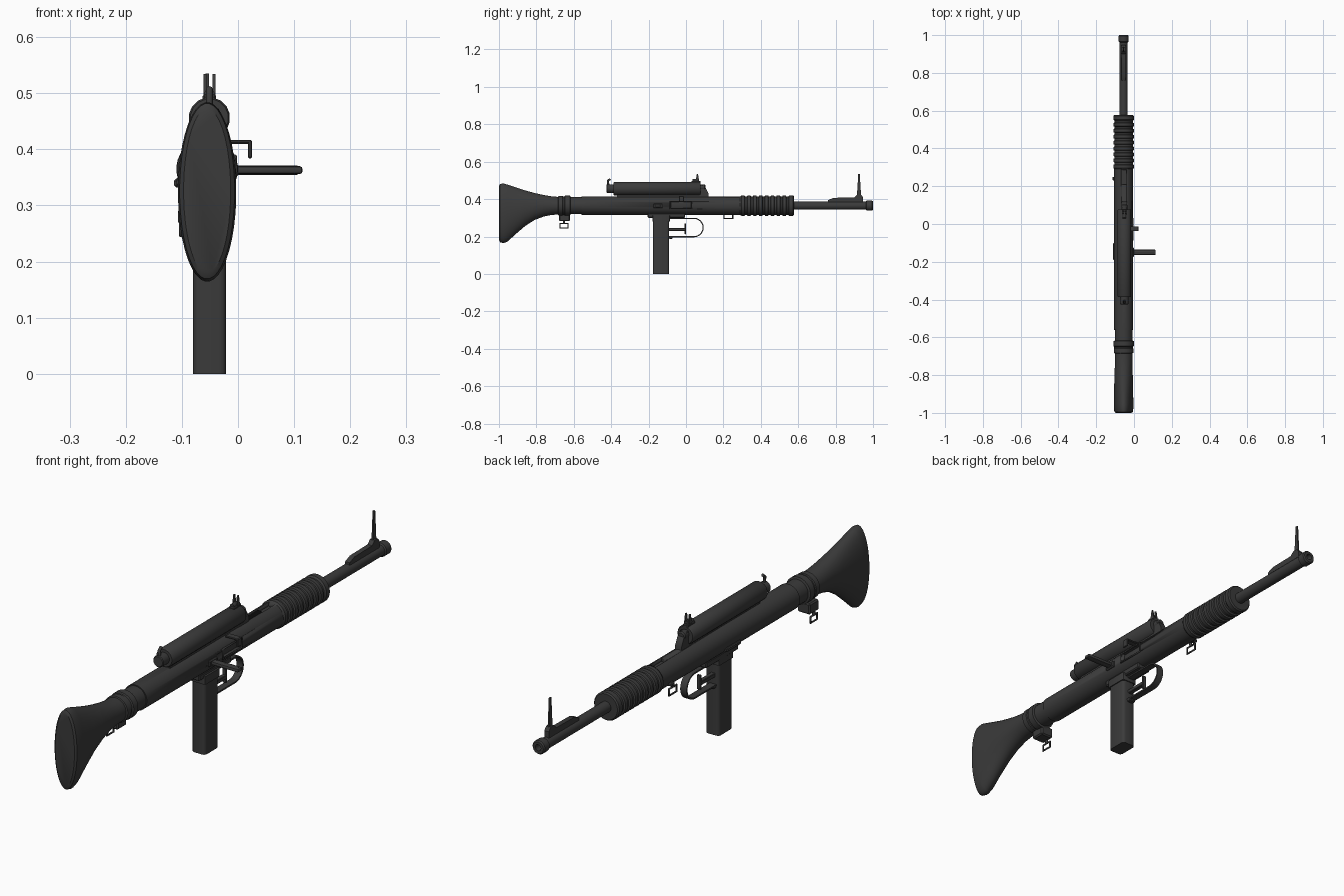
import bpy, bmesh, math
from mathutils import Vector

if "Cube" in bpy.data.objects:
    bpy.data.objects.remove(bpy.data.objects["Cube"])

CX, CZ = -0.055, 0.365          # bore axis
mat = bpy.data.materials.new("dark gunmetal")
mat.diffuse_color = (0.043, 0.043, 0.043, 1)
mat.use_nodes = True
mat.node_tree.nodes["Principled BSDF"].inputs["Base Color"].default_value = mat.diffuse_color


def finish(name, bm, smooth=True):
    bmesh.ops.recalc_face_normals(bm, faces=bm.faces)
    me = bpy.data.meshes.new(name)
    bm.to_mesh(me)
    bm.free()
    me.materials.append(mat)
    ob = bpy.data.objects.new(name, me)
    bpy.context.collection.objects.link(ob)
    if smooth:
        bpy.ops.object.select_all(action='DESELECT')
        ob.select_set(True)
        bpy.context.view_layer.objects.active = ob
        bpy.ops.object.shade_smooth_by_angle(angle=math.radians(35))
    return ob


def loft(name, rings, n=32):
    """rings: (y, centre x, centre z, half width, half height)"""
    bm = bmesh.new()
    loops = []
    for y, x, z, rx, rz in rings:
        loops.append([bm.verts.new((x + rx * math.cos(2 * math.pi * (i + .5) / n), y,
                                    z + rz * math.sin(2 * math.pi * (i + .5) / n))) for i in range(n)])
    for a, b in zip(loops, loops[1:]):
        for i in range(n):
            j = (i + 1) % n
            bm.faces.new((a[i], a[j], b[j], b[i]))
    bm.faces.new(loops[0])
    bm.faces.new(loops[-1])
    return finish(name, bm)


def lathe(name, profile, x=CX, z=CZ, n=32):
    return loft(name, [(y, x, z, r, r) for y, r in profile], n)


def box(name, x0, x1, y0, y1, z0, z1, bevel=0.0, seg=1, vertical=False):
    bm = bmesh.new()
    bmesh.ops.create_cube(bm, size=1)
    for v in bm.verts:
        v.co = Vector(((x0 + x1) / 2 + v.co.x * (x1 - x0), (y0 + y1) / 2 + v.co.y * (y1 - y0),
                       (z0 + z1) / 2 + v.co.z * (z1 - z0)))
    if bevel:
        es = [e for e in bm.edges if not vertical or abs(e.verts[0].co.z - e.verts[1].co.z) > 1e-4]
        bmesh.ops.bevel(bm, geom=es, offset=bevel, segments=seg, affect='EDGES', profile=.5)
    return finish(name, bm)


def plate(name, pts, x0, x1):
    """side outline (y, z) extruded across x"""
    bm = bmesh.new()
    f = bm.faces.new([bm.verts.new((x0, y, z)) for y, z in pts])
    new = bmesh.ops.extrude_face_region(bm, geom=[f])['geom']
    for v in new:
        if isinstance(v, bmesh.types.BMVert):
            v.co.x = x1
    return finish(name, bm)


def wire(name, pts, r, cyclic=False):
    cu = bpy.data.curves.new(name, 'CURVE')
    cu.dimensions = '3D'
    cu.bevel_depth, cu.bevel_resolution, cu.use_fill_caps = r, 2, True
    sp = cu.splines.new('POLY')
    sp.points.add(len(pts) - 1)
    for p, c in zip(sp.points, pts):
        p.co = (*c, 1)
    sp.use_cyclic_u = cyclic
    cu.materials.append(mat)
    ob = bpy.data.objects.new(name, cu)
    bpy.context.collection.objects.link(ob)
    return ob


def cut(target, cutter):
    m = target.modifiers.new("cut", 'BOOLEAN')
    m.operation, m.object, m.solver = 'DIFFERENCE', cutter, 'EXACT'
    cutter.hide_render = True
    cutter.hide_viewport = True


# stock: flared ellipse loft (y, top z, bottom z, half width)
loft("stock", [(y, CX, (t + b) / 2, w, (t - b) / 2) for y, t, b, w in [
    (-1.0, .472, .18, .042), (-.994, .482, .169, .049), (-.975, .484, .164, .052),
    (-.955, .478, .172, .052), (-.91, .463, .213, .051), (-.86, .447, .256, .050),
    (-.81, .433, .288, .049), (-.76, .422, .307, .047), (-.72, .415, .315, .047),
    (-.68, .412, .318, .047)]], 40)

# receiver tube and rear collar
receiver = lathe("receiver_tube", [(-.69, .046), (-.56, .046), (-.56, .050), (.30, .050)])
lathe("stock_collar", [(-.685, .046), (-.682, .052), (-.66, .052), (-.657, .049),
                       (-.65, .049), (-.647, .054), (-.62, .054), (-.617, .047)])
cut(receiver, box("ejection_cutter", -.03, .02, -.08, .03, .35, .388))
cut(receiver, box("vent_cutter", -.067, -.04, .21, .285, .40, .45))
box("bolt", -.075, -.019, -.085, .035, .35, .388, .006, 2)
wire("ejection_frame", [(-.006, y, z) for y, z in [(-.085, .35), (.03, .35), (.03, .388), (-.085, .388)]], .004, True)

# ribbed handguard, barrel, muzzle
prof = [(.29, .050)]
for i in range(8):
    y = .297 + i * .0315
    prof += [(y, .055), (y + .016, .055), (y + .019, .049), (y + .0285, .049)]
prof += [(.552, .055), (.572, .055), (.577, .050)]
lathe("ribbed_handguard", prof)
lathe("barrel", [(.57, .022), (.97, .022)], n=24)
lathe("muzzle_ring", [(.962, .022), (.966, .027), (.995, .027), (1.0, .023), (1.0, .012), (.97, .012)], n=24)

# front sight on ramp
plate("front_sight_ramp", [(.76, .38), (.76, .395), (.79, .407), (.90, .409), (.915, .424), (.935, .424),
                           (.947, .41), (.947, .38)], CX - .010, CX + .010)
plate("front_sight_blade", [(.914, .42), (.936, .42), (.929, .535), (.921, .535)], CX - .003, CX + .003)

# scope
SX, SZ = -.051, .456
lathe("scope_body", [(-.387, .034), (-.382, .037), (.072, .037), (.078, .033)], SX, SZ, 16)
lathe("scope_eyepiece", [(-.426, .020), (-.423, .023), (-.38, .023)], SX, SZ, 12)
wire("scope_hook", [(SX, -.415, .475), (SX, -.418, .497), (SX, -.405, .508)], .006)
lathe("scope_front_knob", [(.07, .017), (.10, .017), (.104, .012)], SX, .462, 12)
plate("scope_front_bracket", [(.06, .41), (.12, .41), (.12, .43), (.105, .46), (.085, .475), (.06, .475)],
      SX - .014, SX + .014)
for s in (-1, 1):
    plate("scope_sight_post", [(.05, .488), (.072, .488), (.064, .534), (.058, .534)],
          SX + s * .008 - .0025, SX + s * .008 + .0025)
box("scope_sight_base", SX - .012, SX + .012, .03, .078, .485, .498, .003)
lathe("scope_sight_bead", [(.035, .009), (.07, .009)], SX, .499, 12)
box("scope_rail", SX - .013, SX + .013, -.37, .06, .408, .428)

# magazine grip and its housing
box("magazine_grip", -.08, -.021, -.176, -.09, 0, .31, .012, 3, True)
box("magazine_collar", -.084, -.017, -.18, -.086, .28, .312, .008, 2, True)
box("lower_plate", -.085, -.025, -.205, -.005, .300, .325, .004)

# trigger guard strap and trigger
arc = [(.043 + .052 * math.cos(math.radians(a)), .248 + .052 * math.sin(math.radians(a)))
       for a in range(-90, 91, 15)]
inner = [(.043 + .046 * math.cos(math.radians(a)), .248 + .046 * math.sin(math.radians(a)))
         for a in range(90, -91, -15)]
plate("trigger_guard", [(-.092, .196)] + arc + [(-.092, .300), (-.092, .294)] + inner + [(-.092, .202)],
      CX - .014, CX + .014)
box("guard_lug", CX - .014, CX + .014, -.092, -.072, .188, .202, .003)
box("trigger_bar", CX - .009, CX + .009, -.095, .0, .229, .245, .002)
box("trigger_blade", CX - .008, CX + .008, -.008, .0, .212, .27, .002)

# charging handle on the right, with rounded end
wire("charging_handle", [(-.02, -.15, .363), (.106, -.15, .363)], .0085)
box("handle_grip", -.012, .115, -.164, -.136, .356, .370, .005, 2)
box("bolt_seat", -.025, .0, -.175, -.125, .35, .376, .004)
# bent selector lever
box("selector_arm", -.03, .024, -.038, -.012, .410, .417, .002)
box("selector_tip", .018, .025, -.038, -.012, .384, .416, .002)

# left-side details
box("left_latch", -.110, -.09, -.19, -.10, .335, .350, .003)
box("left_stud", -.114, -.09, .23, .25, .332, .348, .004)

# sling mounts
box("rear_sling_block", -.106, -.05, -.678, -.620, .282, .325, .005)
for name, y0, y1, z0, z1 in [("rear_sling_loop", -.673, -.632, .246, .270),
                             ("front_sling_loop", .203, .250, .296, .322)]:
    wire(name, [(-.101, y0, z0), (-.101, y1, z0), (-.101, y1, z1), (-.101, y0, z1)], .004, True)
wire("rear_sling_neck", [(-.101, -.652, .27), (-.101, -.652, .29)], .006)
wire("front_sling_neck", [(-.101, .226, .32), (-.095, .226, .345)], .006)
